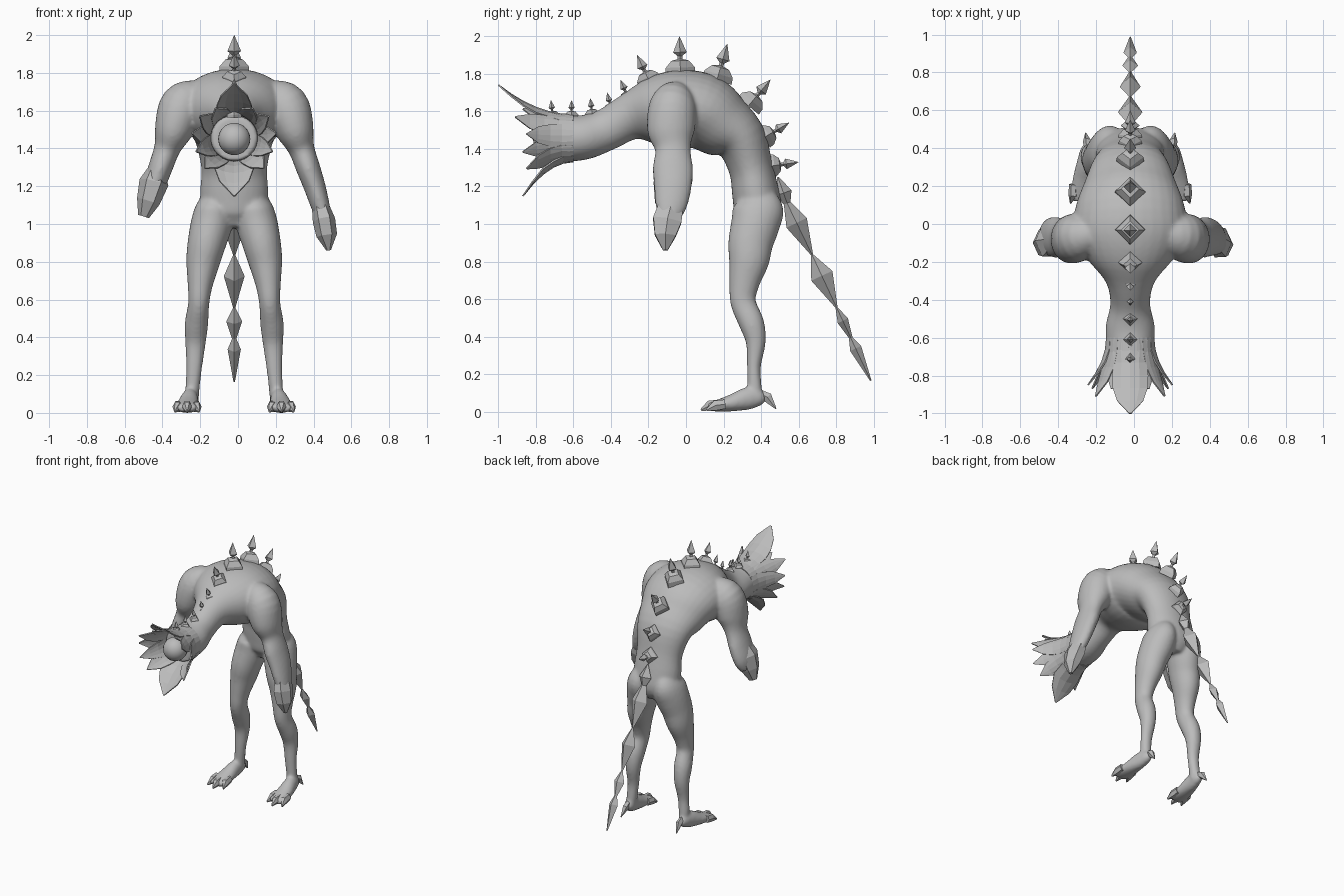
import bpy, bmesh, math
from mathutils import Vector

CX = -0.02  # symmetry plane of the creature
grey = bpy.data.materials.new("grey_skin")
grey.diffuse_color = (0.5, 0.5, 0.5, 1)


def refine(pts, k):
    """Catmull-Rom subdivision of ring rows (x, y, z, rx, ry)."""
    out = []
    for i in range(len(pts) - 1):
        a, b, c, d = (pts[max(i - 1, 0)], pts[i], pts[i + 1], pts[min(i + 2, len(pts) - 1)])
        for s in range(k):
            t = s / k
            out.append(tuple(0.5 * (2 * q + (r - p) * t + (2 * p - 5 * q + 4 * r - w) * t * t
                                    + (3 * q - p - 3 * r + w) * t ** 3)
                             for p, q, r, w in zip(a, b, c, d)))
    return out + [pts[-1]]


def loft(bm, pts, n=24, k=4, side=1):
    """Tube of ellipses following a path; side=-1 mirrors it."""
    if k > 1:
        pts = refine(pts, k)
    rings = []
    for i, (x, y, z, rx, ry) in enumerate(pts):
        a, b = pts[max(i - 1, 0)], pts[min(i + 1, len(pts) - 1)]
        t = (Vector(b[:3]) - Vector(a[:3])).normalized()
        u = (Vector((1, 0, 0)) - t * t.x).normalized()
        v = t.cross(u)
        ring = []
        for j in range(n):
            g = 2 * math.pi * j / n
            p = Vector((x, y, z)) + u * (math.cos(g) * rx) + v * (math.sin(g) * ry)
            ring.append(bm.verts.new((CX + side * p.x, p.y, p.z)))
        rings.append(ring)
    for r, s in zip(rings, rings[1:]):
        for j in range(n):
            bm.faces.new((r[j], r[(j + 1) % n], s[(j + 1) % n], s[j]))
    bm.faces.new(rings[0])
    bm.faces.new(rings[-1])


def finish(bm, name):
    bmesh.ops.recalc_face_normals(bm, faces=bm.faces)
    me = bpy.data.meshes.new(name)
    bm.to_mesh(me)
    bm.free()
    me.materials.append(grey)
    ob = bpy.data.objects.new(name, me)
    bpy.context.collection.objects.link(ob)
    return ob


# Flesh: neck, torso, arms, legs and feet blended into one skin
flesh = bmesh.new()
torso = [(-.68, 1.455, .12, .12), (-.62, 1.455, .128, .122), (-.53, 1.465, .128, .118),
         (-.42, 1.505, .105, .112), (-.30, 1.57, .13, .125), (-.18, 1.60, .23, .18),
         (-.05, 1.61, .30, .21), (.08, 1.60, .29, .205), (.19, 1.53, .25, .18),
         (.29, 1.45, .21, .14), (.345, 1.30, .175, .118), (.37, 1.17, .18, .125),
         (.385, 1.06, .17, .125), (.38, .98, .08, .08)]
loft(flesh, [(0,) + r for r in torso], 32)
upper_arm = [(.18, -.05, 1.69, .08, .08), (.27, -.07, 1.63, .12, .125), (.32, -.08, 1.5, .103, .127),
             (.355, -.07, 1.40, .07, .095), (.39, -.07, 1.3, .064, .107), (.425, -.07, 1.2, .058, .10)]
fore_arm = [(.455, -.08, 1.1, .05, .085), (.475, -.095, 1.03, .04, .06)]
leg = [(.09, .38, 1.15, .07, .10), (.105, .385, 1.08, .10, .135), (.12, .37, 1.0, .11, .13),
       (.145, .345, .9, .102, .12), (.165, .335, .8, .09, .107), (.18, .31, .68, .067, .08),
       (.188, .305, .58, .056, .068), (.20, .35, .47, .062, .067), (.205, .372, .37, .054, .053),
       (.212, .362, .24, .042, .037), (.22, .365, .14, .038, .038), (.225, .37, .06, .036, .04)]
foot = [(.225, .42, .08, .02, .025), (.228, .39, .075, .035, .045), (.235, .33, .07, .045, .06),
        (.245, .24, .045, .058, .045), (.25, .16, .03, .064, .03), (.25, .12, .025, .05, .02)]
loft(flesh, upper_arm + fore_arm, side=1)
loft(flesh, upper_arm + [(.445, -.08, 1.13, .04, .07)], side=-1)
for s in (1, -1):
    loft(flesh, leg, side=s)
    loft(flesh, foot, side=s)
body = finish(flesh, "body")
mod = body.modifiers.new("blend", 'REMESH')
mod.mode, mod.voxel_size, mod.use_smooth_shade = 'VOXEL', 0.011, True
mod = body.modifiers.new("soften", 'SMOOTH')
mod.factor, mod.iterations = 0.5, 6

# Angular hands, the one on -x held higher
hands = bmesh.new()
loft(hands, [(.455, -.08, 1.10, .045, .075), (.475, -.10, 1.02, .06, .088), (.49, -.11, .94, .055, .065),
             (.50, -.11, .86, .012, .015)], 6, 1)
loft(hands, [(.41, -.08, 1.31, .035, .06), (.425, -.09, 1.22, .078, .095), (.455, -.10, 1.12, .062, .075),
             (.48, -.10, 1.04, .03, .03)], 6, 1, -1)
finish(hands, "hands")

# Toe claws and heel spurs
claws = bmesh.new()
for s in (1, -1):
    for dx, tip in ((-.05, .115), (0, .08), (.05, .11)):
        x = .25 + dx
        loft(claws, [(x, tip + .10, .04, .022, .028), (x, tip + .045, .032, .027, .031),
                     (x + dx * .3, tip, .008, .004, .007)], 6, 1, s)
    loft(claws, [(.225, .39, .10, .015, .02), (.228, .435, .075, .022, .028),
                 (.235, .48, .015, .003, .003)], 5, 1, s)
finish(claws, "claws")

# Back spikes: pyramid pedestal carrying an arrowhead
spikes = bmesh.new()
spots = [(-.71, 1.575, -.72, 1.66), (-.61, 1.575, -.61, 1.66), (-.50, 1.585, -.51, 1.67),
         (-.40, 1.615, -.42, 1.70), (-.31, 1.675, -.35, 1.77), (-.20, 1.77, -.26, 1.90),
         (-.03, 1.82, -.035, 2.0), (.17, 1.785, .22, 1.96), (.345, 1.645, .45, 1.77),
         (.43, 1.47, .55, 1.54), (.46, 1.31, .60, 1.33)]
shape = [(-.12, .45), (.08, .43), (.28, .26), (.33, .07), (.42, .07), (.53, .2), (1, .004)]
for y0, z0, y1, z1 in spots:
    h = math.hypot(y1 - y0, z1 - z0)
    loft(spikes, [(0, y0 + (y1 - y0) * t, z0 + (z1 - z0) * t, r * h, r * h) for t, r in shape], 4, 1)
finish(spikes, "back_spikes")

# Tail: chain of stretched diamonds (start, belly position, end, widths)
tail = bmesh.new()
links = [(.49, 1.25, .55, 1.08, .5, .05, .045), (.52, 1.15, .675, .83, .45, .065, .06),
         (.67, .84, .805, .55, .4, .055, .062), (.80, .56, .89, .37, .4, .042, .03),
         (.87, .41, .985, .165, .3, .035, .032)]
for y0, z0, y1, z1, m, rx, ry in links:
    row = [(0, .004, .004), (m, rx, ry), (1, .004, .004)]
    loft(tail, [(0, y0 + (y1 - y0) * t, z0 + (z1 - z0) * t, a, b) for t, a, b in row], 4, 1)
finish(tail, "tail")

# Flower-like head: petals around the open mouth
petals = bmesh.new()


def petal(angle, length, flare, widths, power=2, y0=-.60):
    g, rows, m = math.radians(angle), [], len(widths) - 1
    for i, w in enumerate(widths):
        t = i / m
        r = .124 + flare * t ** power
        row = []
        for f in (-1, -.5, 0, .5, 1):
            a = g + f * w / r
            row.append(petals.verts.new((CX + r * math.cos(a), y0 - length * t, 1.457 + r * math.sin(a))))
        rows.append(row)
    for p, q in zip(rows, rows[1:]):
        for j in range(4):
            petals.faces.new((p[j], p[j + 1], q[j + 1], q[j]))


petal(90, .40, .16, (.09, .10, .09, .10, .095, .07, .006))
petal(270, .27, .185, (.09, .10, .10, .11, .08, .004))
for s in (1, -1):
    mid = 90 - 90 * s
    petal(mid + s * 58, .27, .06, (.06, .065, .06, .05, .003))
    petal(mid + s * 32, .31, .09, (.06, .06, .06, .045, .003))
    petal(mid + s * 6, .25, .10, (.06, .065, .06, .045, .003))
    petal(mid - s * 20, .27, .09, (.06, .06, .055, .04, .003))
    petal(mid - s * 46, .25, .10, (.06, .07, .065, .05, .003))
head = finish(petals, "head_petals")
mod = head.modifiers.new("thickness", 'SOLIDIFY')
mod.thickness, mod.offset = 0.008, 0

# Round core inside the mouth
core = bmesh.new()
bmesh.ops.create_uvsphere(core, u_segments=24, v_segments=16, radius=.085)
bmesh.ops.translate(core, verts=core.verts, vec=(CX, -.73, 1.45))
for f in core.faces:
    f.smooth = True
finish(core, "mouth_core")
